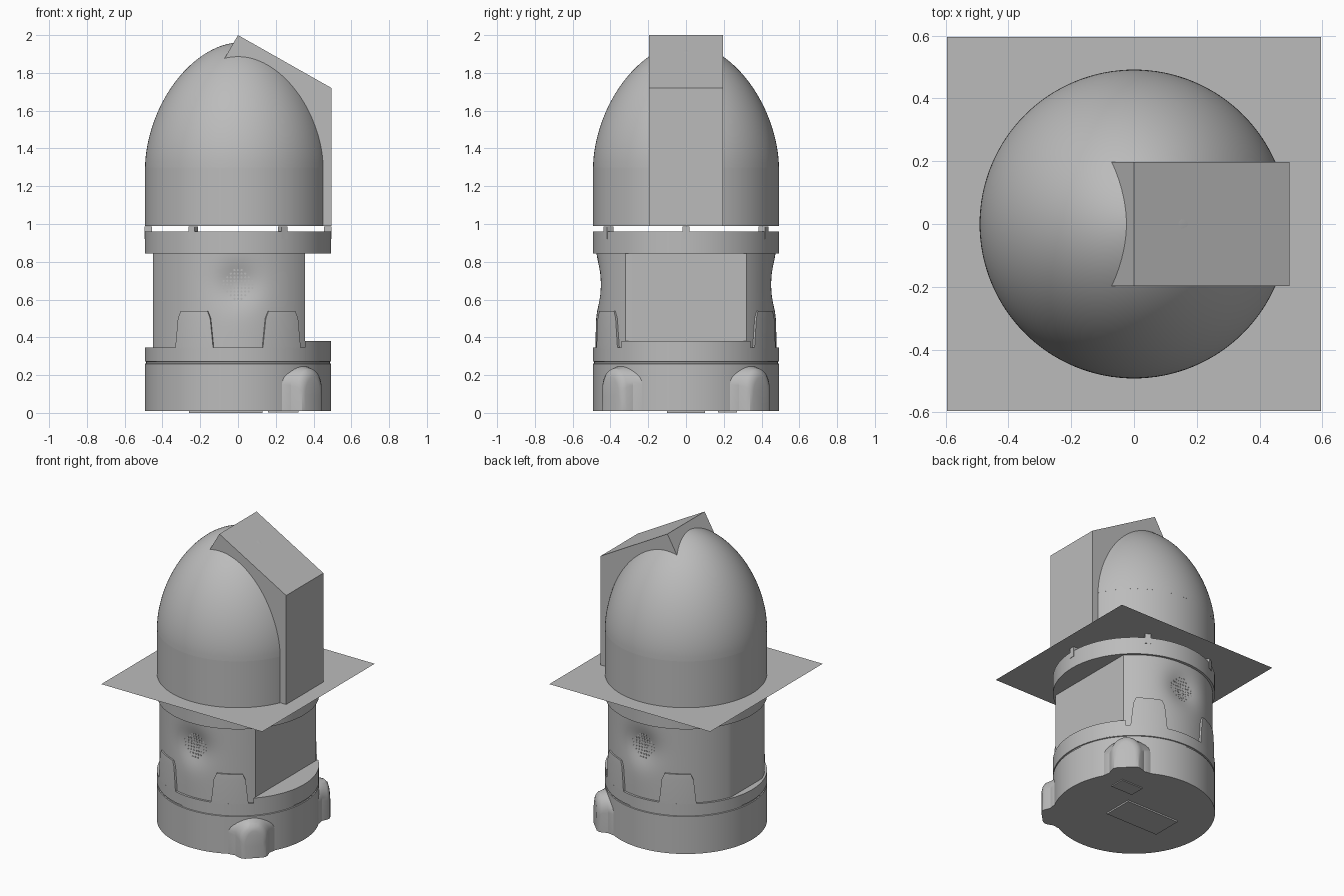
import bpy, bmesh
from math import sin, cos, pi, radians, exp, acos
from mathutils import Vector

if "Cube" in bpy.data.objects:
    bpy.data.objects.remove(bpy.data.objects["Cube"], do_unlink=True)

grey = bpy.data.materials.new("plain_grey")
grey.use_nodes = True
grey.diffuse_color = (0.5, 0.5, 0.5, 1)
grey.node_tree.nodes["Principled BSDF"].inputs["Base Color"].default_value = (0.5, 0.5, 0.5, 1)

R = 0.492          # outer radius of dome, collar and base
SEG = 128


def finish(name, bm):
    bmesh.ops.recalc_face_normals(bm, faces=bm.faces)
    mesh = bpy.data.meshes.new(name)
    bm.to_mesh(mesh)
    bm.free()
    mesh.materials.append(grey)
    ob = bpy.data.objects.new(name, mesh)
    bpy.context.collection.objects.link(ob)
    bpy.ops.object.select_all(action='DESELECT')
    ob.select_set(True)
    bpy.context.view_layer.objects.active = ob
    bpy.ops.object.shade_smooth_by_angle(angle=radians(30))
    return ob


def loft(name, rings):
    """Skin closed rings of points and cap both ends."""
    bm = bmesh.new()
    loops = [[bm.verts.new(p) for p in ring] for ring in rings]
    n = len(loops[0])
    for a, b in zip(loops, loops[1:]):
        for i in range(n):
            j = (i + 1) % n
            bm.faces.new((a[i], a[j], b[j], b[i]))
    bm.faces.new(loops[0])
    bm.faces.new(loops[-1])
    return finish(name, bm)


def circle(r, z):
    return [Vector((r * cos(2 * pi * i / SEG), r * sin(2 * pi * i / SEG), z)) for i in range(SEG)]


def lathe(name, profile):
    return loft(name, [circle(r, z) for r, z in profile])


def arc(r, mid, half, z, n=12):
    steps = [mid - half + 2 * half * i / n for i in range(n + 1)]
    return [Vector((r * cos(a), r * sin(a), z)) for a in steps]


def box(name, x0, x1, y0, y1, z0, z1, turn=0):
    corners = [(x0, y0), (x1, y0), (x1, y1), (x0, y1)]
    c, s = cos(turn), sin(turn)
    return loft(name, [[(x * c - y * s, x * s + y * c, z) for x, y in corners] for z in (z0, z1)])


# Pointed dome on a short cylinder
dome = [(R, 0.99), (R, 1.3)]
for i in range(1, 41):
    r = R * cos(pi / 2 * i / 40) + 0.0005
    dome.append((r, 1.3 + 0.66 * max(0, 1 - (r / R) ** 1.8) ** (1 / 1.8)))
lathe("dome", dome)

# Hatch hood running up one side of the dome
hood = [(0.495, 0.99), (0.495, 1.72), (0, 2.0), (-0.15, 1.74), (0, 0.99)]
loft("hatch_hood", [[(x, y, z) for x, z in hood] for y in (-0.197, 0.197)])

# Thin square sheet under the dome
bm = bmesh.new()
bmesh.ops.create_grid(bm, x_segments=1, y_segments=1, size=0.596)
bmesh.ops.translate(bm, verts=bm.verts, vec=(0, 0, 0.987))
finish("square_sheet", bm)

# Collar with six support pegs
lathe("collar", [(0.4, 0.845), (R, 0.845), (R, 0.96), (0.4, 0.96)])
for k in range(6):
    box(f"collar_peg_{k + 1}", 0.455, R + 0.002, -0.018, 0.018, 0.92, 0.987, k * pi / 3)


# Body: cylinder with two flat sides and a soft dent at front and back
def body_radius(x, z):
    return 0.478 - 0.04 * exp(-(x / 0.11) ** 2 - ((z - 0.68) / 0.11) ** 2)


rings = []
for k in range(31):
    z = 0.3 + 0.55 * k / 30
    ring = []
    for p in circle(0.478, z):
        q = p * 1
        q.xy = p.xy * (body_radius(p.x, z) / 0.478)
        q.x = max(-0.45, min(0.355, q.x))
        ring.append(q)
    rings.append(ring)
loft("body", rings)

# Speaker dots at front and back
for side, label in ((-1, "front"), (1, "back")):
    bm = bmesh.new()
    for i in range(-4, 5):
        for j in range(-4, 5):
            if abs(i) + abs(j) > 5:
                continue
            x, z = i * 0.019, 0.68 + j * 0.019
            y = side * (body_radius(x, z) ** 2 - x * x) ** 0.5
            rim = [[bm.verts.new((x + 0.006 * cos(a * pi / 4), y + d, z + 0.006 * sin(a * pi / 4)))
                    for a in range(8)] for d in (0, side * 0.003)]
            bm.faces.new(rim[1])
            for a in range(8):
                b = (a + 1) % 8
                bm.faces.new((rim[0][a], rim[0][b], rim[1][b], rim[1][a]))
    finish(f"{label}_speaker_dots", bm)

# Base drum with a groove, and the raised ledge beside the flat side
lathe("base", [(R, 0.01), (R, 0.26), (0.486, 0.262), (0.486, 0.27), (R, 0.272), (R, 0.345)])
half = acos(0.355 / R)
loft("side_ledge", [arc(R, 0, half, z, 32) for z in (0.275, 0.38)])

# Four tapered clips rising from the base
for k, (sx, sy) in enumerate(((1, -1), (1, 1), (-1, 1), (-1, -1))):
    mid = radians(61)
    clip = []
    for z, w, r in ((0.34, 13.5, R), (0.5, 11.5, 0.49), (0.54, 9.5, 0.487)):
        w = radians(w)
        clip.append([(sx * p.x, sy * p.y, z) for p in arc(r, mid, w, z) + arc(0.45, mid, w, z)[::-1]])
    loft(f"base_clip_{k + 1}", clip)

# Two rounded wheel covers
for side, label in ((-1, "front"), (1, "back")):
    c = cos(pi / 4)
    cover = []
    for r, w, h in ((0.42, 0.17, 0.25), (0.475, 0.14, 0.25), (0.5, 0.105, 0.245),
                    (0.535, 0.09, 0.235), (0.553, 0.075, 0.215), (0.56, 0.055, 0.19)):
        ring = [(-w, 0.01)]
        for i in range(17):
            a = pi - pi * i / 16
            ring.append((w * cos(a), h - 0.1 + 0.1 * sin(a)))
        ring.append((w, 0.01))
        cover.append([((r - t) * c, side * (r + t) * c, z) for t, z in ring])
    loft(f"{label}_wheel_cover", cover)

# Plates under the base
box("large_bottom_plate", -0.26, 0.13, -0.1, 0.1, 0, 0.012)
box("small_bottom_plate", 0.16, 0.32, 0.17, 0.27, 0.003, 0.012)
